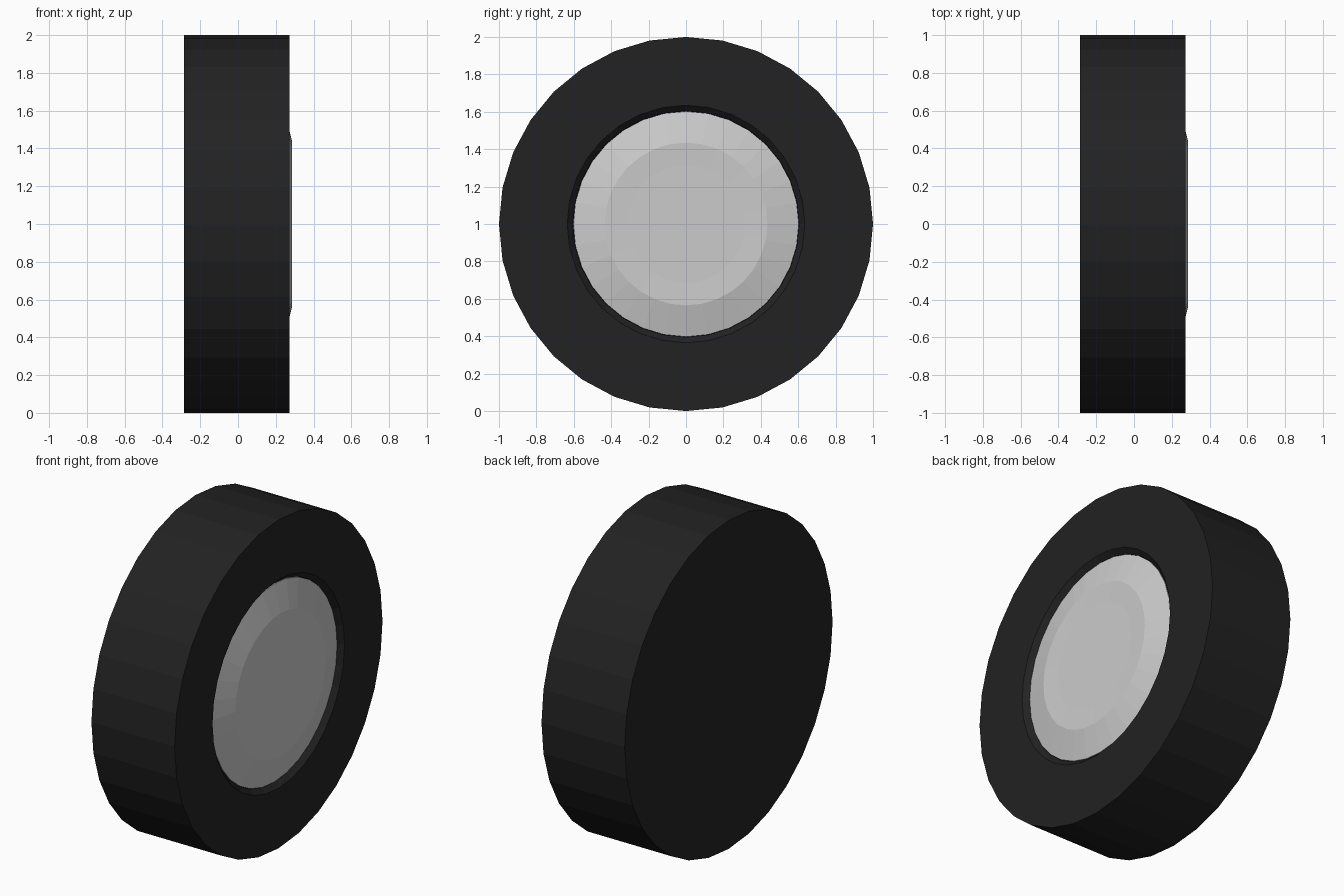
import bpy, bmesh, math

if "Cube" in bpy.data.objects:
    bpy.data.objects.remove(bpy.data.objects["Cube"])

SIDES = 32


def lathe(name, profile, color=None):
    """Revolve (x, radius) points around the axle; both ends are capped."""
    bm = bmesh.new()
    rings = []
    for x, r in profile:
        ring = []
        for i in range(SIDES):
            a = 2 * math.pi * i / SIDES
            ring.append(bm.verts.new((x, r * math.cos(a), 1 + r * math.sin(a))))
        rings.append(ring)
    for a, b in zip(rings, rings[1:]):
        for i in range(SIDES):
            j = (i + 1) % SIDES
            bm.faces.new((a[i], a[j], b[j], b[i]))
    bm.faces.new(rings[0])
    bm.faces.new(rings[-1])
    bmesh.ops.recalc_face_normals(bm, faces=bm.faces)
    mesh = bpy.data.meshes.new(name)
    bm.to_mesh(mesh)
    bm.free()
    obj = bpy.data.objects.new(name, mesh)
    bpy.context.collection.objects.link(obj)
    if color:
        mat = bpy.data.materials.new(name + "_material")
        mat.diffuse_color = color
        mat.use_nodes = True
        mat.node_tree.nodes["Principled BSDF"].inputs["Base Color"].default_value = mat.diffuse_color
        mesh.materials.append(mat)
    return obj


# Tyre: closed flat back, straight tread, tapered recess in the outer face
lathe("tyre", [(-0.287, 1.0), (0.273, 1.0), (0.273, 0.635), (0.243, 0.605), (0.2, 0.6)],
      (0.016, 0.016, 0.016, 1))

# Hub cap: sloped rim with a very shallow dish in the middle
lathe("hub_cap", [(0.205, 0.6), (0.245, 0.603), (0.287, 0.435), (0.283, 0.315)])
